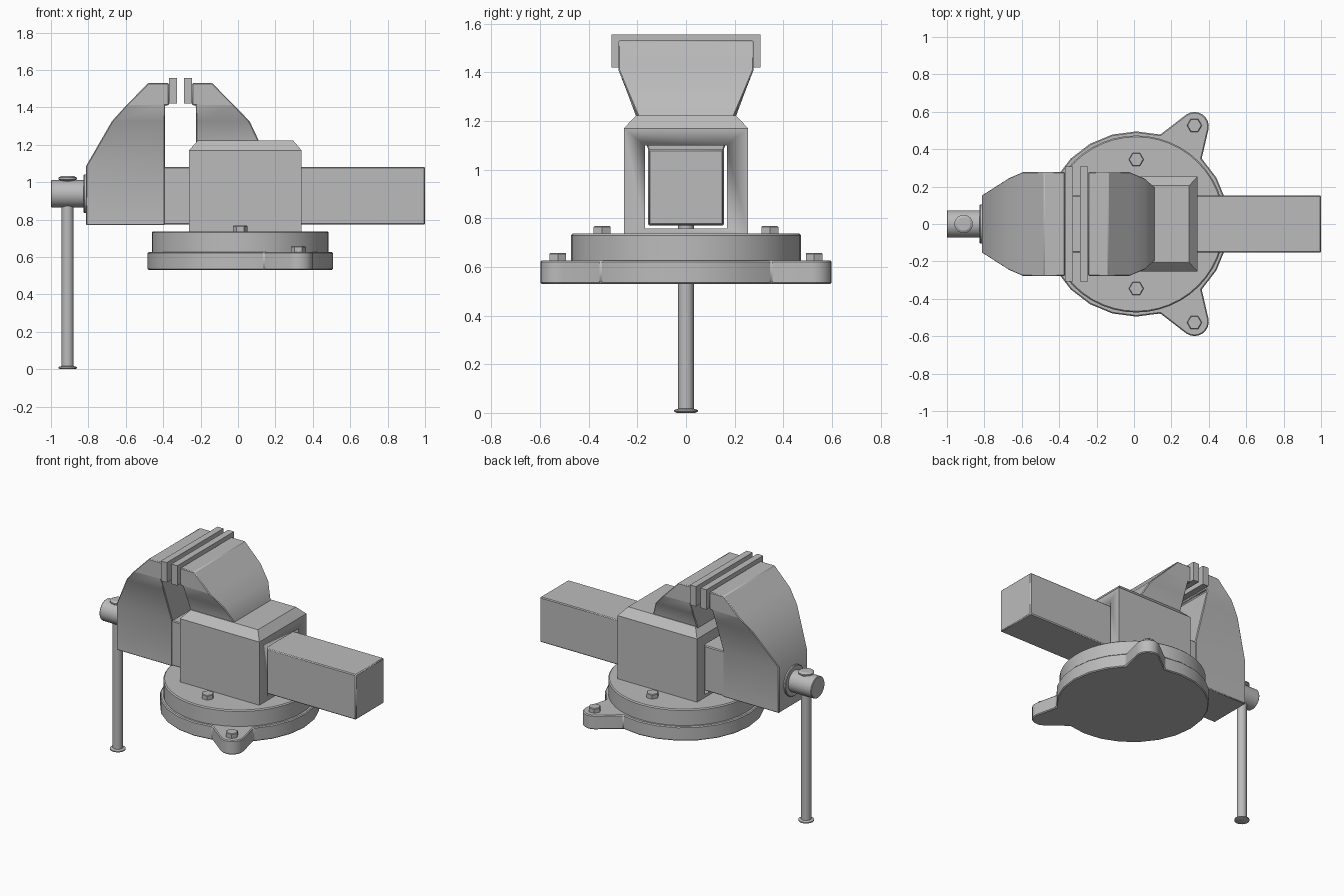
import bpy
import bmesh
from math import sin, cos, pi, radians

if "Cube" in bpy.data.objects:
    bpy.data.objects.remove(bpy.data.objects["Cube"], do_unlink=True)

steel = bpy.data.materials.new("steel_grey")
steel.use_nodes = True
steel.diffuse_color = (0.5, 0.5, 0.5, 1)
steel.node_tree.nodes["Principled BSDF"].inputs["Base Color"].default_value = (0.5, 0.5, 0.5, 1)


def loft(name, rings, bevel=0):
    """Skin a stack of equal-length point rings and cap both ends."""
    bm = bmesh.new()
    loops = [[bm.verts.new(p) for p in ring] for ring in rings]
    n = len(loops[0])
    for low, high in zip(loops, loops[1:]):
        for i in range(n):
            j = (i + 1) % n
            bm.faces.new((low[i], low[j], high[j], high[i]))
    bm.faces.new(loops[0][::-1])
    bm.faces.new(loops[-1])
    bmesh.ops.recalc_face_normals(bm, faces=bm.faces)
    mesh = bpy.data.meshes.new(name)
    bm.to_mesh(mesh)
    bm.free()
    mesh.materials.append(steel)
    obj = bpy.data.objects.new(name, mesh)
    bpy.context.collection.objects.link(obj)
    bpy.ops.object.select_all(action="DESELECT")
    obj.select_set(True)
    bpy.context.view_layer.objects.active = obj
    bpy.ops.object.shade_smooth_by_angle(angle=radians(31))
    if bevel:
        mod = obj.modifiers.new("edge_bevel", "BEVEL")
        mod.width = bevel
        mod.segments = 1
        mod.limit_method = "ANGLE"
        mod.angle_limit = radians(40)
    return obj


def rect(z, x0, x1, w):
    return [(x0, -w, z), (x1, -w, z), (x1, w, z), (x0, w, z)]


def box(name, x0, x1, w, z0, z1, bevel=0):
    return loft(name, [rect(z0, x0, x1, w), rect(z1, x0, x1, w)], bevel)


def turned(name, x, y, profile, sides=24):
    """Vertical round part from (radius, z) pairs."""
    return loft(name, [[(x + r * cos(2 * pi * i / sides), y + r * sin(2 * pi * i / sides), z)
                        for i in range(sides)] for r, z in profile])


def turned_x(name, z, profile, sides=24):
    """Round part lying along x from (radius, x) pairs."""
    return loft(name, [[(x, r * cos(2 * pi * i / sides), z + r * sin(2 * pi * i / sides))
                        for i in range(sides)] for r, x in profile])


# Swivel base: a disc outline with two bolt ears worked into it
CX, EAR_X, EAR_Y = 0.012, 0.323, 0.522
outline = []
for step in range(24):
    a = radians(step * 15)
    if step in (4, 20):
        side = 1 if step == 4 else -1
        arc = [radians(-12 + 17 * k) for k in range(9)]
        pts = [(EAR_X + 0.077 * cos(t), side * (EAR_Y + 0.077 * sin(t))) for t in arc]
        outline += pts if side == 1 else pts[::-1]
    else:
        outline.append((CX + 0.495 * cos(a), 0.495 * sin(a)))
loft("swivel_base", [[(x, y, z) for x, y in outline] for z in (0.53, 0.627)], 0.006)
turned("turntable", CX, 0, [(0.473, 0.62), (0.473, 0.73), (0.466, 0.737)], 48)

# Hex bolts
for label, s in (("left", 1), ("right", -1)):
    for part, x, y, z in (("ear_bolt", EAR_X, 0.527, 0.62), ("turntable_bolt", CX, 0.345, 0.73)):
        turned(part + "_" + label, x, s * y, [(0.04, z), (0.04, z + 0.034), (0.036, z + 0.038)], 6)

# Hollow body with chamfered top
body = loft("body", [rect(0.733, -0.262, 0.34, 0.255), rect(1.17, -0.262, 0.34, 0.255),
                     rect(1.223, -0.215, 0.295, 0.205)])
cutter = box("slot_cutter", -0.5, 0.5, 0.168, 0.757, 1.1)
cutter.hide_render = True
mod = body.modifiers.new("slot", "BOOLEAN")
mod.object = cutter
mod.solver = "EXACT"
bpy.context.view_layer.objects.active = body
bpy.ops.object.modifier_apply(modifier="slot")
bpy.data.objects.remove(cutter, do_unlink=True)

# Sliding bar
box("slide_bar", -0.42, 1.0, 0.153, 0.773, 1.082, 0.006)

# Jaws, flaring toward the top
loft("moving_jaw", [rect(0.77, -0.813, -0.39, 0.156), rect(1.085, -0.813, -0.39, 0.156),
                    rect(1.326, -0.674, -0.39, 0.245), rect(1.41, -0.598, -0.39, 0.278),
                    rect(1.412, -0.596, -0.37, 0.278), rect(1.53, -0.48, -0.37, 0.278)], 0.005)
loft("fixed_jaw", [rect(1.18, -0.225, 0.12, 0.2), rect(1.225, -0.225, 0.11, 0.2),
                   rect(1.326, 0.062, -0.225, 0.243)[1::-1] + rect(1.326, 0.062, -0.225, 0.243)[:1:-1],
                   rect(1.41, -0.225, -0.02, 0.278), rect(1.412, -0.245, -0.022, 0.278),
                   rect(1.53, -0.245, -0.138, 0.278)], 0.005)
box("moving_jaw_plate", -0.37, -0.325, 0.307, 1.42, 1.556)
box("fixed_jaw_plate", -0.29, -0.245, 0.307, 1.42, 1.556)

# Screw head, collar and drop handle
turned_x("screw_collar", 0.938, [(0.104, -0.80), (0.104, -0.822), (0.1, -0.826)], 32)
turned_x("screw_head", 0.938, [(0.073, -0.81), (0.073, -0.996), (0.07, -1.0)], 32)
turned("handle_rod", -0.911, 0, [(0.032, 0.005), (0.032, 1.02)])
turned("handle_cap_bottom", -0.911, 0, [(0.038, 0), (0.049, 0.005), (0.049, 0.012), (0.03, 0.018)])
turned("handle_cap_top", -0.911, 0, [(0.03, 1.005), (0.049, 1.015), (0.049, 1.024), (0.036, 1.032)])
